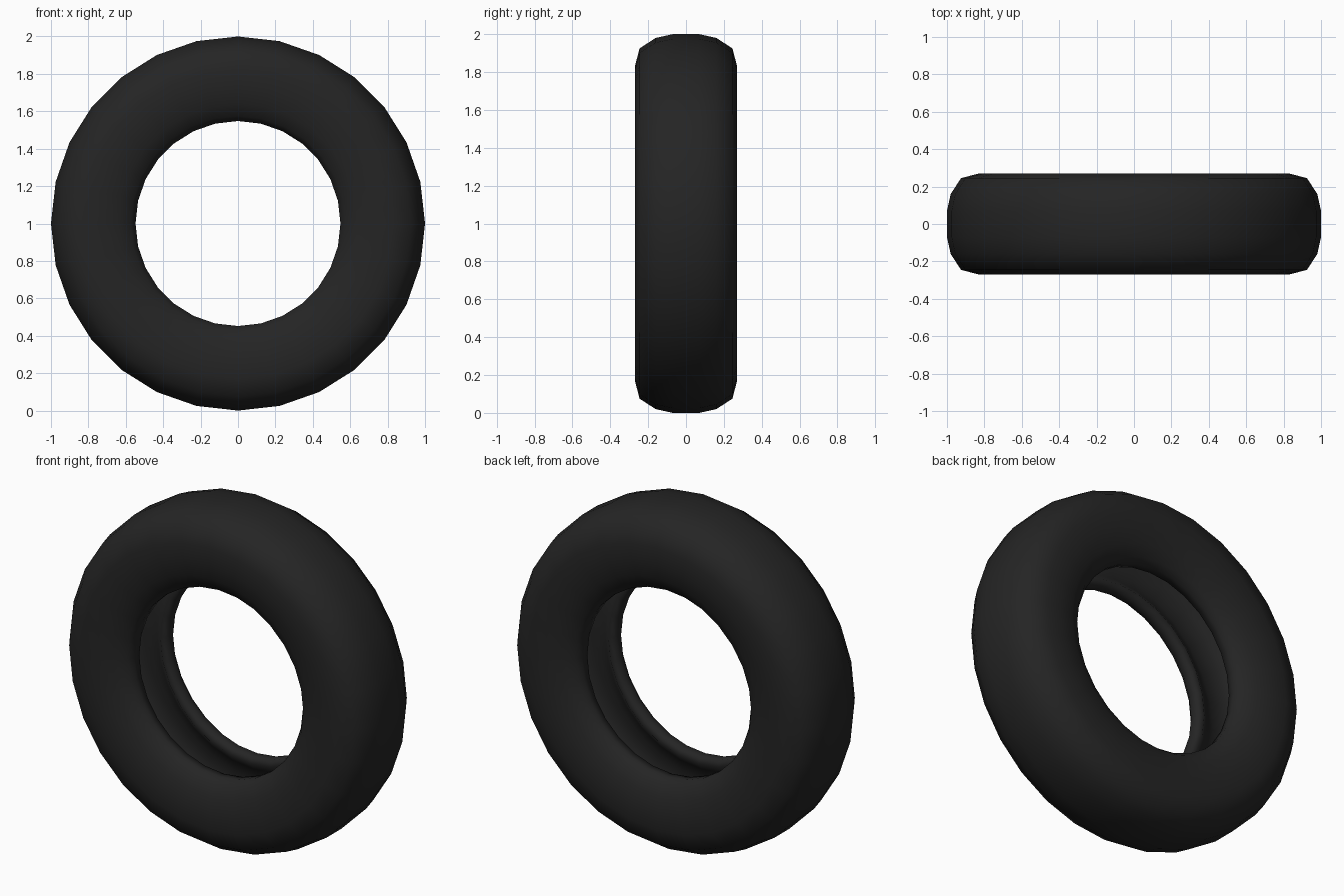
import bpy, bmesh, math

if "Cube" in bpy.data.objects:
    bpy.data.objects.remove(bpy.data.objects["Cube"])

SEGMENTS = 28
# half cross-section (radius, half-width): tread centre -> sidewall -> bead -> inner cavity
half = [(1.0, 0.07), (0.98, 0.16), (0.925, 0.245), (0.83, 0.27), (0.73, 0.268),
        (0.64, 0.25), (0.575, 0.215), (0.548, 0.18), (0.55, 0.13), (0.585, 0.115),
        (0.63, 0.15), (0.72, 0.205), (0.83, 0.205), (0.90, 0.17), (0.93, 0.06)]
profile = half + [(r, -y) for r, y in reversed(half)]

rubber = bpy.data.materials.new("black_rubber")
rubber.diffuse_color = (0.018, 0.018, 0.018, 1)
rubber.use_nodes = True
rubber.node_tree.nodes["Principled BSDF"].inputs["Base Color"].default_value = rubber.diffuse_color

# tyre: closed profile swept around the y axis
bm = bmesh.new()
rings = []
for s in range(SEGMENTS):
    a = 2 * math.pi * s / SEGMENTS
    rings.append([bm.verts.new((r * math.sin(a), y, 1 + r * math.cos(a))) for r, y in profile])
n = len(profile)
# the profile's tread row and cavity row close the loop on both ends
for s in range(SEGMENTS):
    p, q = rings[s], rings[(s + 1) % SEGMENTS]
    for i in range(n):
        j = (i + 1) % n
        bm.faces.new((p[i], p[j], q[j], q[i]))
bmesh.ops.recalc_face_normals(bm, faces=bm.faces)
mesh = bpy.data.meshes.new("tyre")
bm.to_mesh(mesh)
bm.free()
tyre = bpy.data.objects.new("tyre", mesh)
bpy.context.collection.objects.link(tyre)
mesh.materials.append(rubber)
for f in mesh.polygons:
    f.use_smooth = True
